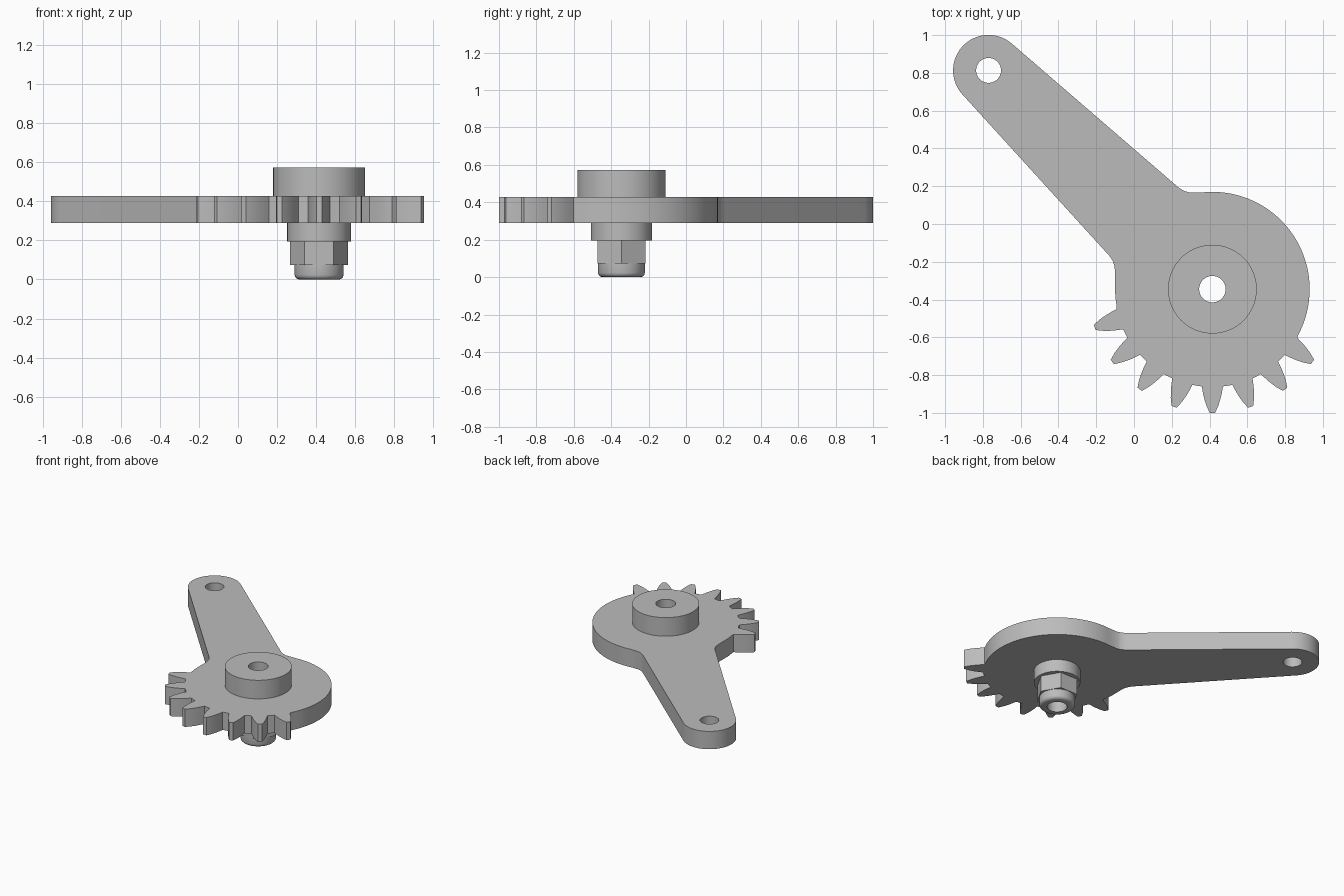
import bpy
import bmesh
from math import sin, cos, radians, pi

cube = bpy.data.objects.get("Cube")
if cube:
    bpy.data.objects.remove(cube, do_unlink=True)

steel = bpy.data.materials.new("grey_metal")
steel.use_nodes = True
GREY = (0.5, 0.5, 0.5, 1)
steel.diffuse_color = GREY
steel.node_tree.nodes["Principled BSDF"].inputs["Base Color"].default_value = GREY

HUB = (0.415, -0.345)
PIVOT = (-0.77, 0.813)
BORE, ROOT, TIP = 0.07, 0.515, 0.655
PLATE_LOW, PLATE_TOP = 0.29, 0.428


def arc(center, radius, start, end, steps):
    """Points on a circle, angles in degrees."""
    angles = [radians(start + (end - start) * i / steps) for i in range(steps + 1)]
    return [(center[0] + radius * cos(a), center[1] + radius * sin(a)) for a in angles]


def circle(center, radius, sides=64):
    return arc(center, radius, 0, 360, sides)[:-1]


def finish(name, mesh):
    obj = bpy.data.objects.new(name, mesh)
    bpy.context.collection.objects.link(obj)
    mesh.materials.clear()
    mesh.materials.append(steel)
    bpy.ops.object.select_all(action='DESELECT')
    obj.select_set(True)
    bpy.context.view_layer.objects.active = obj
    bpy.ops.object.shade_smooth_by_angle(angle=radians(30))
    return obj


def slab(name, loops, low, high):
    """Extrude an outline with holes between two heights."""
    curve = bpy.data.curves.new(name, 'CURVE')
    curve.dimensions = '2D'
    curve.fill_mode = 'BOTH'
    curve.extrude = (high - low) / 2
    for loop in loops:
        spline = curve.splines.new('POLY')
        spline.points.add(len(loop) - 1)
        for point, (x, y) in zip(spline.points, loop):
            point.co = (x, y, 0, 1)
        spline.use_cyclic_u = True
    temp = bpy.data.objects.new(name + "_outline", curve)
    bpy.context.collection.objects.link(temp)
    graph = bpy.context.evaluated_depsgraph_get()
    mesh = bpy.data.meshes.new_from_object(temp.evaluated_get(graph))
    bpy.data.objects.remove(temp, do_unlink=True)
    bm = bmesh.new()
    bm.from_mesh(mesh)
    bmesh.ops.remove_doubles(bm, verts=bm.verts, dist=0.0001)
    bmesh.ops.translate(bm, verts=bm.verts, vec=(0, 0, (low + high) / 2))
    bmesh.ops.recalc_face_normals(bm, faces=bm.faces)
    bm.to_mesh(mesh)
    bm.free()
    return finish(name, mesh)


def lathe(name, profile, sides=64):
    """Turn a closed (radius, height) profile around the hub axis."""
    bm = bmesh.new()
    rings = []
    for i in range(sides):
        a = 2 * pi * i / sides
        rings.append([bm.verts.new((HUB[0] + r * cos(a), HUB[1] + r * sin(a), z))
                      for r, z in profile])
    for i, ring in enumerate(rings):
        following = rings[(i + 1) % sides]
        for j in range(len(profile)):
            k = (j + 1) % len(profile)
            bm.faces.new((ring[j], following[j], following[k], ring[k]))
    bmesh.ops.recalc_face_normals(bm, faces=bm.faces)
    mesh = bpy.data.meshes.new(name)
    bm.to_mesh(mesh)
    bm.free()
    return finish(name, mesh)


def tube(name, radius, low, high):
    return lathe(name, [(BORE, low), (radius, low), (radius, high), (BORE, high)])


def tooth(angle):
    """One gear tooth, as (distance from hub, half width) steps."""
    flank = [(ROOT, 0.056), (0.545, 0.051), (0.58, 0.043), (0.615, 0.032), (0.645, 0.019)]
    side = [(r, -w) for r, w in flank] + [(TIP, -0.014)]
    side += [(r, -w) for r, w in reversed(side)]
    c, s = cos(radians(angle)), sin(radians(angle))
    return [(HUB[0] + r * c - w * s, HUB[1] + r * s + w * c) for r, w in side]


# Lever plate: toothed sector, round hub, tapered arm with a round end
outline = arc(HUB, ROOT, 180, 190, 3)
for step in range(8):
    outline += tooth(198 + 18 * step)
outline += arc(HUB, ROOT, 332, 456, 36)
outline += [(0.292, 0.167), (0.266, 0.175), (0.24, 0.19), (0.214, 0.212)]
outline += arc(PIVOT, 0.188, 48.7, 222.4, 24)
outline += [(-0.13, -0.169), (-0.112, -0.196), (-0.103, -0.225), (-0.1, -0.265)]
slab("lever_plate", [outline, circle(HUB, BORE), circle(PIVOT, 0.066, 32)],
     PLATE_LOW, PLATE_TOP)

# Hub rings above and below the plate
tube("upper_boss", 0.235, PLATE_TOP, 0.572)
tube("lower_collar", 0.163, 0.195, PLATE_LOW)

# Lock nut: hexagon and rounded end ring
slab("hex_nut", [circle(HUB, 0.148, 6), circle(HUB, BORE)], 0.073, 0.195)
lathe("nut_end_ring", [(BORE, 0), (0.103, 0), (0.114, 0.004), (0.122, 0.012),
                       (0.125, 0.023), (0.125, 0.073), (BORE, 0.073)])
